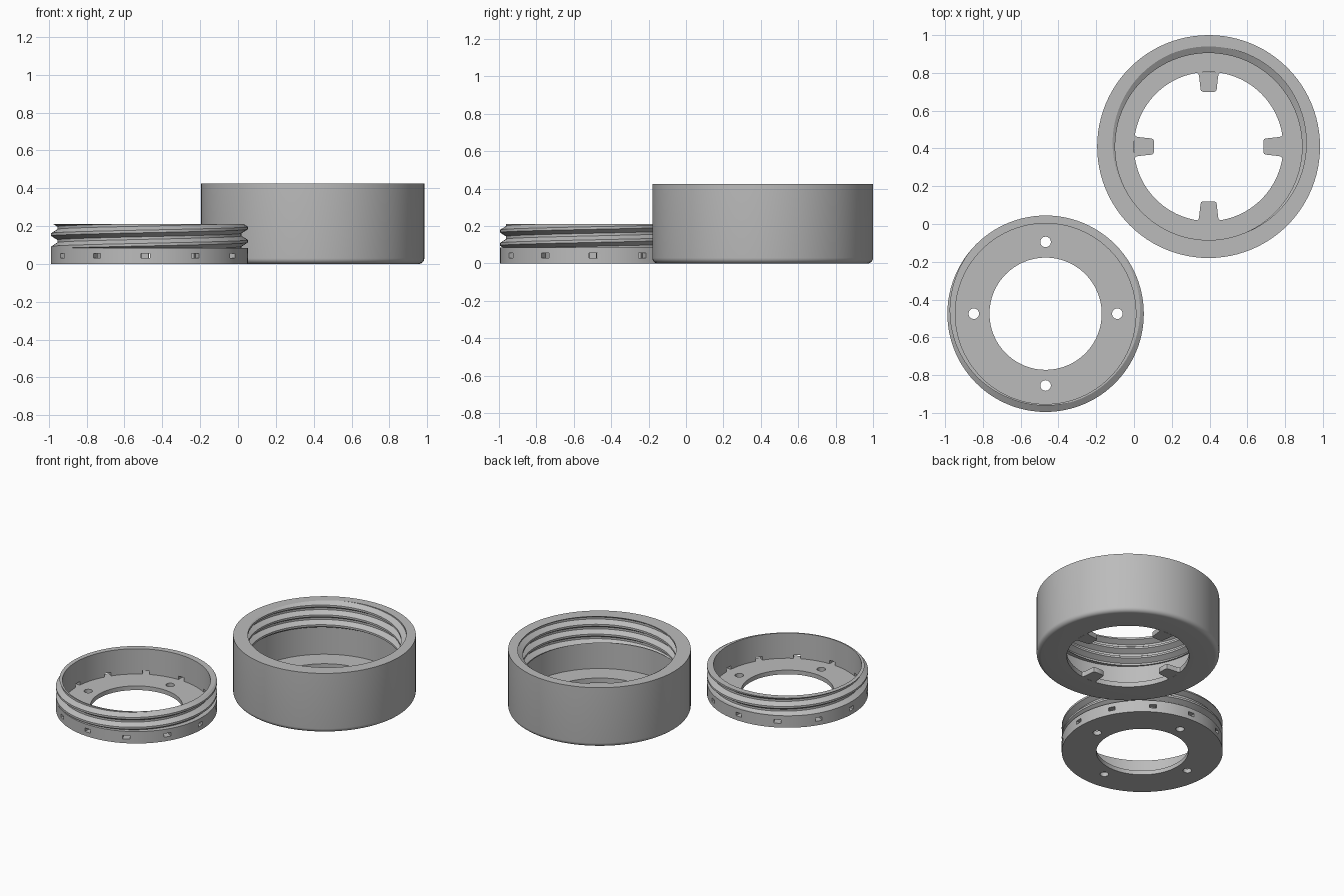
import bpy, bmesh, math
from mathutils import Matrix

cube = bpy.data.objects.get("Cube")
if cube:
    bpy.data.objects.remove(cube)

grey = bpy.data.materials.new("plain_grey")
grey.use_nodes = True
COLOUR = (0.5, 0.5, 0.5, 1)
grey.diffuse_color = COLOUR
grey.node_tree.nodes["Principled BSDF"].inputs["Base Color"].default_value = COLOUR

SEGMENTS = 96
PITCH = 0.07


def make_object(name, bm, location=(0, 0, 0)):
    bmesh.ops.recalc_face_normals(bm, faces=bm.faces)
    mesh = bpy.data.meshes.new(name)
    bm.to_mesh(mesh)
    bm.free()
    mesh.materials.append(grey)
    obj = bpy.data.objects.new(name, mesh)
    obj.location = location
    bpy.context.collection.objects.link(obj)
    return obj


def smooth(obj):
    bpy.ops.object.select_all(action='DESELECT')
    obj.select_set(True)
    bpy.context.view_layer.objects.active = obj
    bpy.ops.object.shade_smooth_by_angle(angle=math.radians(30))


def thread(turn, low, high, crest_z, root, crest):
    """Points (r, z) up a helical thread, clipped between low and high."""
    half_flat = 0.1

    def radius(z):
        d = abs(((z - crest_z) / PITCH - turn + 0.5) % 1 - 0.5)
        t = min(max((d - half_flat) / (0.5 - 2 * half_flat), 0), 1)
        return crest + (root - crest) * t

    points = []
    for k in range(-5, 6):
        for f in (-0.4, -0.1, 0.1, 0.4):
            z = min(max(crest_z + PITCH * (k + f + turn), low), high)
            points.append((radius(z), z))
    return points


def lathe(name, profile, location):
    """Revolve a closed profile that may change with the turn."""
    bm = bmesh.new()
    columns = []
    for i in range(SEGMENTS + 1):
        a = math.tau * i / SEGMENTS
        columns.append([bm.verts.new((r * math.cos(a), r * math.sin(a), z))
                        for r, z in profile(i / SEGMENTS)])
    for a, b in zip(columns, columns[1:]):
        for j in range(len(a)):
            n = (j + 1) % len(a)
            bm.faces.new((a[j], b[j], b[n], a[n]))
    bmesh.ops.remove_doubles(bm, verts=bm.verts, dist=1e-5)
    return make_object(name, bm, location)


def cut(obj, cutter):
    cutter.hide_render = True
    mod = obj.modifiers.new("cut", 'BOOLEAN')
    mod.operation = 'DIFFERENCE'
    mod.solver = 'EXACT'
    mod.object = cutter
    bpy.ops.object.select_all(action='DESELECT')
    obj.select_set(True)
    bpy.context.view_layer.objects.active = obj
    bpy.ops.object.modifier_apply(modifier=mod.name)
    bpy.data.objects.remove(cutter)


# Threaded ring: floor with a central opening, thin wall, outside thread
def ring_profile(turn):
    return ([(0.297, 0), (0.52, 0), (0.52, 0.085)]
            + thread(turn, 0.085, 0.21, 0.12, 0.487, 0.52)
            + [(0.478, 0.21), (0.478, 0.03), (0.297, 0.03)])


RING_AT = (-0.468, -0.475, 0)
ring = lathe("threaded_ring", ring_profile, RING_AT)

# Wall slots and screw holes
cutters = bmesh.new()
for i in range(12):
    turn = Matrix.Rotation(math.radians(30 * i - 2.3), 4, 'Z')
    bmesh.ops.create_cube(cutters, size=1, matrix=turn
                          @ Matrix.Translation((0.5, 0, 0.0425))
                          @ Matrix.Diagonal((0.08, 0.046, 0.025, 1)))
for i in range(4):
    turn = Matrix.Rotation(math.radians(90 * i), 4, 'Z')
    bmesh.ops.create_cone(cutters, cap_ends=True, segments=24, radius1=0.028,
                          radius2=0.028, depth=0.1,
                          matrix=turn @ Matrix.Translation((0.38, 0, 0.01)))
cut(ring, make_object("ring_cutters", cutters, RING_AT))
smooth(ring)


# Cap: rounded foot, inside thread near the mouth, wider chamber below it
def cap_profile(turn):
    foot = [(0.56 + 0.03 * math.sin(a), 0.03 - 0.03 * math.cos(a))
            for a in (math.radians(15 * s) for s in range(7))]
    groove = thread(turn, 0.235, 0.425, 0.27, 0.495, 0.53)
    return ([(0.395, 0)] + foot + [(0.59, 0.425)] + groove[::-1]
            + [(0.54, 0.235), (0.54, 0.035), (0.395, 0.035)])


CAP_AT = (0.395, 0.41, 0)
cap = lathe("threaded_cap", cap_profile, CAP_AT)
smooth(cap)

# Four tapered tabs pointing into the cap opening
side = [(0.393, 0.062), (0.383, 0.053), (0.37, 0.05), (0.305, 0.043),
        (0.295, 0.04), (0.29, 0.03)]
outline = side + [(x, -y) for x, y in reversed(side)]
for i, place in enumerate(("right_hand", "back", "left_hand", "front")):
    bm = bmesh.new()
    face = bm.faces.new([bm.verts.new((x, y, 0)) for x, y in outline])
    up = bmesh.ops.extrude_face_region(bm, geom=[face])["geom"]
    bmesh.ops.translate(bm, vec=(0, 0, 0.035),
                        verts=[v for v in up if isinstance(v, bmesh.types.BMVert)])
    bmesh.ops.rotate(bm, verts=bm.verts, cent=(0, 0, 0),
                     matrix=Matrix.Rotation(math.radians(90 * i), 3, 'Z'))
    smooth(make_object(("left", "back", "right", "front")[i] + "_tab", bm, CAP_AT))
